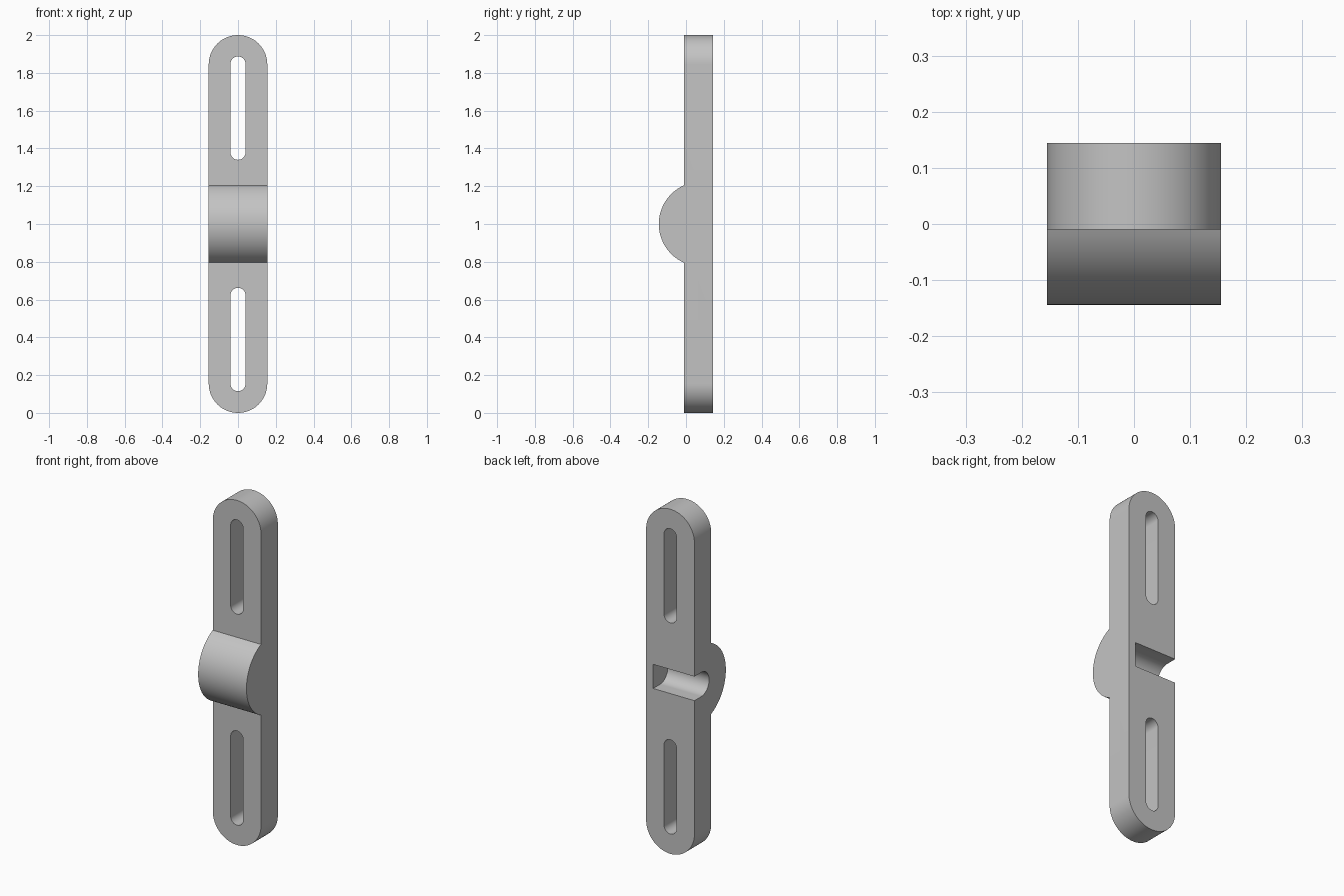
import bpy
import bmesh
from math import sin, cos, pi, acos, radians
from mathutils import Vector

cube = bpy.data.objects.get("Cube")
if cube:
    bpy.data.objects.remove(cube, do_unlink=True)

# Main dimensions
HALF_W = 0.155                    # half width, also the end radius
BACK, FRONT = 0.144, -0.01        # plate faces in y
HUB_Y, HUB_R = 0.08, 0.224        # axis and radius of the front bulge
GROOVE_R = 0.07
STEPS = 40

grey = bpy.data.materials.new("grey")
grey.use_nodes = True
colour = (0.55, 0.55, 0.55, 1)
grey.diffuse_color = colour
grey.node_tree.nodes["Principled BSDF"].inputs["Base Color"].default_value = colour


def arc(cu, cv, r, start, end):
    """Points of an arc in a flat profile."""
    angles = [start + (end - start) * i / STEPS for i in range(STEPS + 1)]
    return [(cu + r * cos(a), cv + r * sin(a)) for a in angles]


def prism(name, profile, axis, low, high):
    """Extrude a profile along x (profile in y, z) or y (profile in x, z)."""
    def place(u, v, w):
        return Vector((w, u, v)) if axis == "x" else Vector((u, w, v))
    bm = bmesh.new()
    face = bm.faces.new([bm.verts.new(place(u, v, low)) for u, v in profile])
    grown = bmesh.ops.extrude_face_region(bm, geom=[face])["geom"]
    moved = [g for g in grown if isinstance(g, bmesh.types.BMVert)]
    bmesh.ops.translate(bm, verts=moved, vec=place(0, 0, high - low))
    bmesh.ops.recalc_face_normals(bm, faces=bm.faces)
    mesh = bpy.data.meshes.new(name)
    bm.to_mesh(mesh)
    bm.free()
    mesh.materials.append(grey)
    obj = bpy.data.objects.new(name, mesh)
    bpy.context.collection.objects.link(obj)
    return obj


def stadium(r, bottom, top):
    return arc(0, top - r, r, 0, pi) + arc(0, bottom + r, r, pi, 2 * pi)


def combine(target, cutter, operation):
    """Apply a boolean and remove its helper."""
    cutter.hide_render = True
    mod = target.modifiers.new("cut", "BOOLEAN")
    mod.operation, mod.solver, mod.object = operation, "EXACT", cutter
    bpy.context.view_layer.objects.active = target
    bpy.ops.object.modifier_apply(modifier=mod.name)
    bpy.data.objects.remove(cutter, do_unlink=True)


# Side profile: flat bar with a round bulge at the front
half = acos((HUB_Y - FRONT) / HUB_R)
side = [(BACK, -0.1), (BACK, 2.1), (FRONT, 2.1)]
side += arc(HUB_Y, 1, HUB_R, pi - half, pi + half)
side += [(FRONT, -0.1)]
bar = prism("slotted_bar", side, "x", -0.3, 0.3)

# Rounded front outline
combine(bar, prism("outline", stadium(HALF_W, 0, 2), "y", -0.5, 0.5), "INTERSECT")

# Two long through slots
for bottom in (0.115, 1.34):
    slot = prism("slot_cutter", stadium(0.04, bottom, bottom + 0.547), "y", -0.5, 0.5)
    combine(bar, slot, "DIFFERENCE")

# Round-bottomed groove across the back, closed near the left side
groove = arc(HUB_Y, 1, GROOVE_R, pi / 2, 3 * pi / 2)
groove += [(0.3, 1 - GROOVE_R), (0.3, 1 + GROOVE_R)]
combine(bar, prism("groove_cutter", groove, "x", -0.3, 0.11), "DIFFERENCE")

# Smooth arcs, sharp edges
bpy.ops.object.select_all(action="DESELECT")
bar.select_set(True)
bpy.context.view_layer.objects.active = bar
bpy.ops.object.shade_smooth_by_angle(angle=radians(30))
